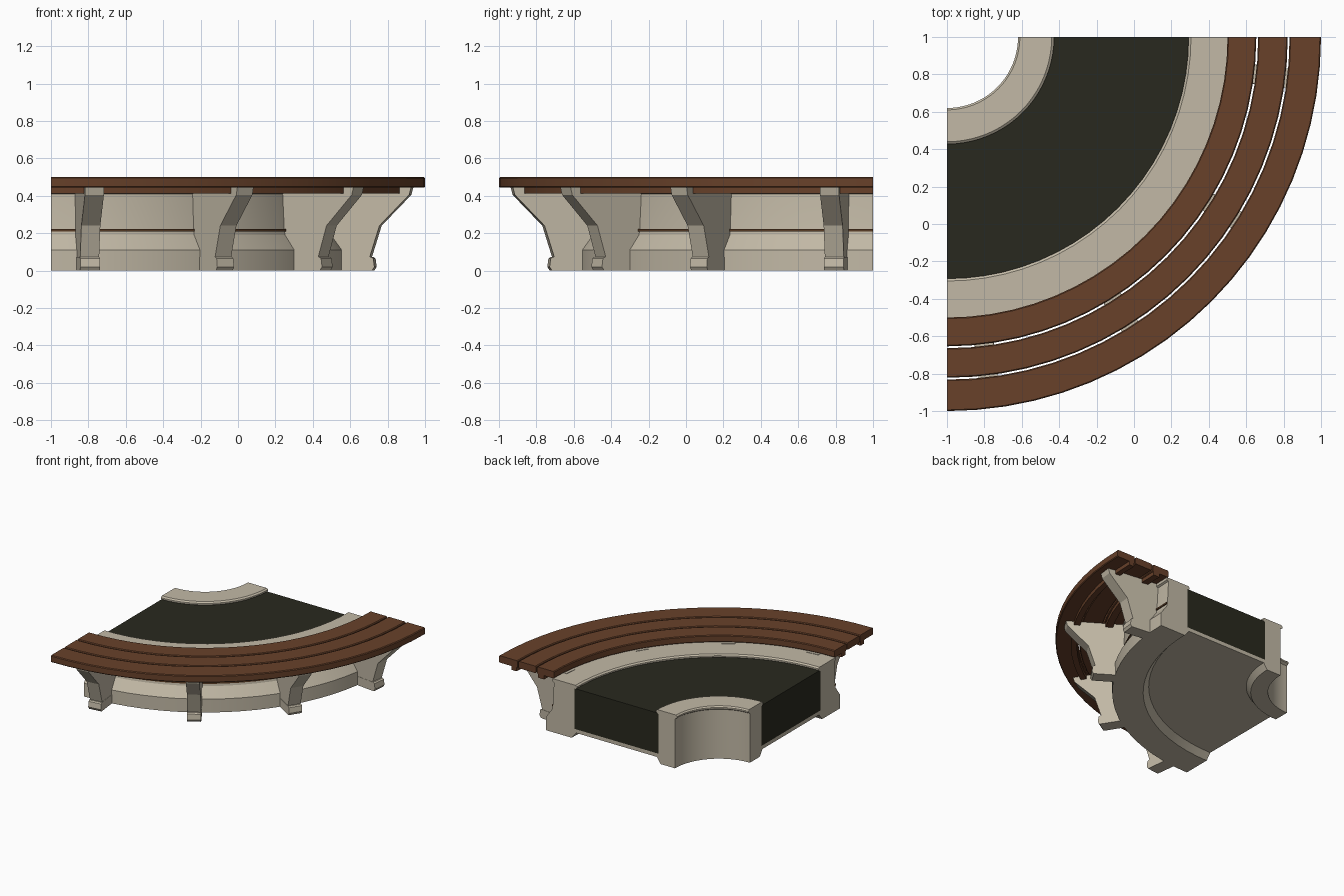
import bpy, bmesh, math
from mathutils import Vector

if "Cube" in bpy.data.objects:
    bpy.data.objects.remove(bpy.data.objects["Cube"])

CENTRE = Vector((-1, 1, 0))   # common centre of all the arcs


def material(name, rgb):
    m = bpy.data.materials.new(name)
    m.diffuse_color = (*rgb, 1)
    m.use_nodes = True
    m.node_tree.nodes["Principled BSDF"].inputs["Base Color"].default_value = m.diffuse_color
    return m


STONE = material("pale_stone", (0.54, 0.485, 0.38))
WOOD = material("brown_wood", (0.138, 0.053, 0.023))
SOIL = material("dark_soil", (0.022, 0.022, 0.013))
STRIP = material("bronze_strip", (0.10, 0.045, 0.018))


def loft(name, rings, mat, smooth=True):
    """Skin equal rings of points into one capped solid."""
    bm = bmesh.new()
    loops = [[bm.verts.new(p) for p in ring] for ring in rings]
    n = len(loops[0])
    for a, b in zip(loops, loops[1:]):
        for i in range(n):
            j = (i + 1) % n
            bm.faces.new((a[i], a[j], b[j], b[i]))
    bm.faces.new(loops[0])
    bm.faces.new(loops[-1][::-1])
    bmesh.ops.recalc_face_normals(bm, faces=bm.faces)
    me = bpy.data.meshes.new(name)
    bm.to_mesh(me)
    bm.free()
    me.materials.append(mat)
    ob = bpy.data.objects.new(name, me)
    bpy.context.collection.objects.link(ob)
    if smooth:
        bpy.ops.object.select_all(action='DESELECT')
        ob.select_set(True)
        bpy.context.view_layer.objects.active = ob
        bpy.ops.object.shade_smooth_by_angle(angle=math.radians(25))
    return ob


def sweep(name, profile, mat, steps=20):
    """Quarter-turn sweep of a (radius, height) profile."""
    rings = []
    for k in range(steps + 1):
        a = math.radians(-90 + 90 * k / steps)
        rings.append([CENTRE + Vector((r * math.cos(a), r * math.sin(a), z))
                      for r, z in profile])
    return loft(name, rings, mat)


def box_profile(r0, r1, z0, z1, c=0.0):
    """Rectangle, optionally with all four corners cut by c."""
    if c == 0:
        return [(r0, z0), (r1, z0), (r1, z1), (r0, z1)]
    return [(r0 + c, z0), (r1 - c, z0), (r1, z0 + c), (r1, z1 - c),
            (r1 - c, z1), (r0 + c, z1), (r0, z1 - c), (r0, z0 + c)]


# Outer planter wall: flared plinth, overhanging rim, sloped inside foot
sweep("outer_wall", [
    (1.34, 0), (1.573, 0), (1.573, 0.11), (1.515, 0.19), (1.51, 0.22),
    (1.50, 0.41), (1.515, 0.418), (1.515, 0.44), (1.305, 0.44),
    (1.292, 0.43), (1.292, 0.418), (1.315, 0.405), (1.315, 0.08),
    (1.29, 0.06)], STONE)

# Inner planter wall with the same overhanging rim
sweep("inner_wall", [
    (0.40, 0), (0.53, 0), (0.57, 0.06), (0.552, 0.08), (0.552, 0.405),
    (0.573, 0.418), (0.573, 0.43), (0.56, 0.44), (0.39, 0.44),
    (0.38, 0.43), (0.38, 0.418), (0.40, 0.405)], STONE)

# Floor slab and planting bed
sweep("floor_slab", box_profile(0.54, 1.33, 0.05, 0.08), STONE)
sweep("soil_bed", box_profile(0.552, 1.315, 0.08, 0.412), SOIL)

# Thin trim strip around the wall
sweep("trim_strip", box_profile(1.50, 1.52, 0.21, 0.223), STRIP)

# Seat slats with arc rails beneath
for i, (r0, r1) in enumerate([(1.50, 1.654), (1.664, 1.822), (1.832, 2.0)]):
    sweep(f"seat_slat_{i + 1}", box_profile(r0, r1, 0.443, 0.50, 0.006), WOOD)
for i, (r0, r1) in enumerate([(1.59, 1.645), (1.84, 1.885)]):
    sweep(f"seat_rail_{i + 1}", box_profile(r0, r1, 0.412, 0.445), WOOD)

# Bracket legs holding the seat, each with a slightly proud foot
LEG = [(1.48, 0.07), (1.722, 0.07), (1.775, 0.24), (1.935, 0.405),
       (1.945, 0.443), (1.48, 0.443)]
FOOT = [(1.48, 0), (1.735, 0), (1.748, 0.02), (1.742, 0.064),
        (1.732, 0.072), (1.48, 0.072)]
for i in range(4):
    a = math.radians(-6.9 - 25.4 * i)
    out = Vector((math.cos(a), math.sin(a), 0))
    side = Vector((-math.sin(a), math.cos(a), 0))
    for part, profile, half in (("bracket_leg", LEG, 0.051),
                                ("bracket_foot", FOOT, 0.053)):
        rings = [[CENTRE + out * r + side * s + Vector((0, 0, z))
                  for r, z in profile] for s in (-half, half)]
        loft(f"{part}_{i + 1}", rings, STONE, smooth=False)
